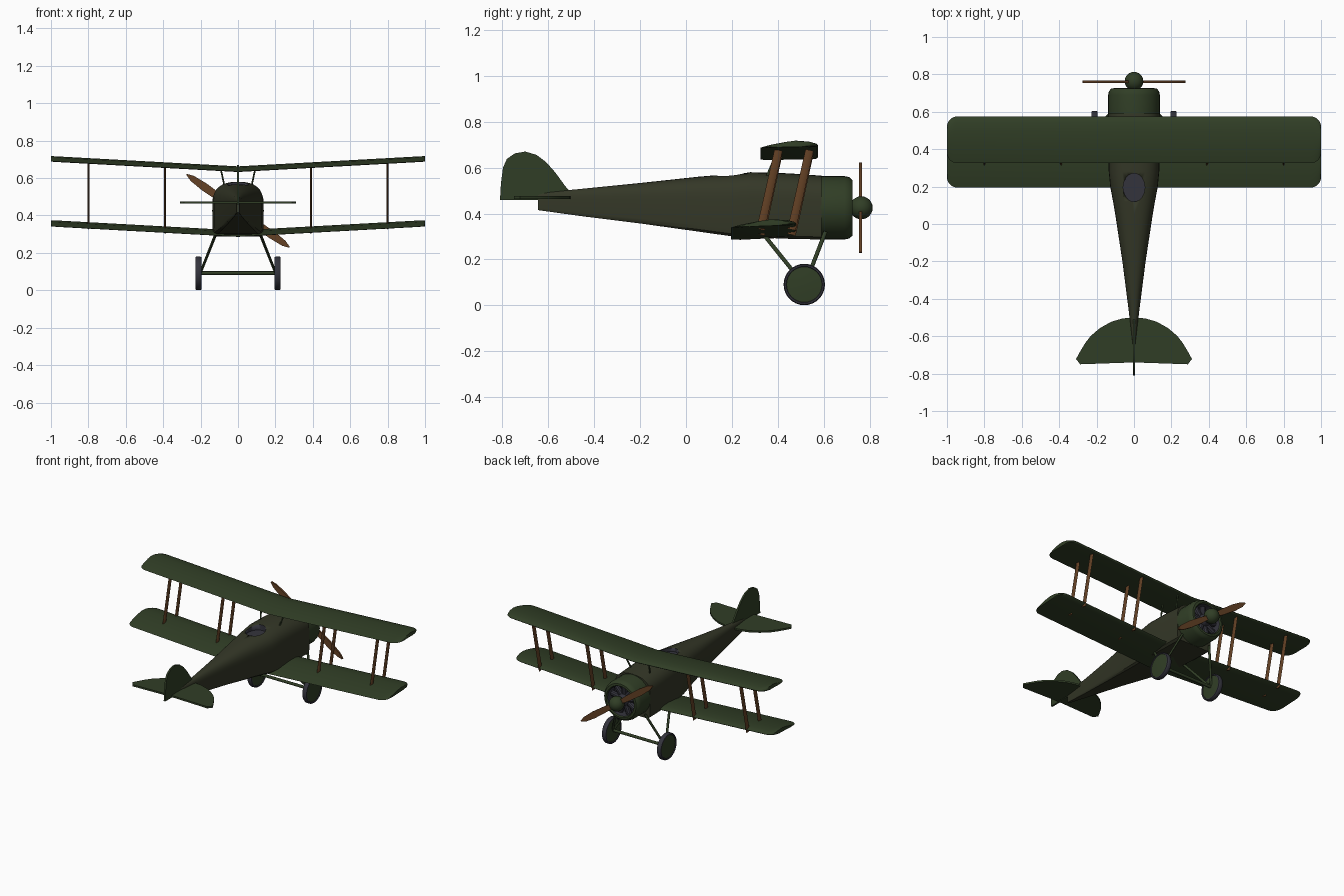
import bpy, bmesh, math
from mathutils import Vector, Matrix

if "Cube" in bpy.data.objects:
    bpy.data.objects.remove(bpy.data.objects["Cube"])


def material(name, rgb):
    m = bpy.data.materials.new(name)
    m.diffuse_color = (*rgb, 1)
    m.use_nodes = True
    m.node_tree.nodes["Principled BSDF"].inputs["Base Color"].default_value = m.diffuse_color
    return m


GREEN = material("dark green", (0.030, 0.048, 0.019))
OLIVE = material("dark olive", (0.034, 0.038, 0.020))
BROWN = material("wood brown", (0.125, 0.052, 0.018))
GREY = material("blue grey", (0.034, 0.034, 0.046))


def make(name, bm, mats, smooth=35):
    bmesh.ops.recalc_face_normals(bm, faces=bm.faces)
    me = bpy.data.meshes.new(name)
    bm.to_mesh(me)
    bm.free()
    for m in mats:
        me.materials.append(m)
    ob = bpy.data.objects.new(name, me)
    bpy.context.collection.objects.link(ob)
    if smooth:
        bpy.ops.object.select_all(action='DESELECT')
        ob.select_set(True)
        bpy.context.view_layer.objects.active = ob
        bpy.ops.object.shade_smooth_by_angle(angle=math.radians(smooth))
    return ob


def loft(name, rings, mats, smooth=35):
    """Skin a list of equal closed rings and cap both ends."""
    bm = bmesh.new()
    vs = [[bm.verts.new(p) for p in r] for r in rings]
    n = len(vs[0])
    for a, b in zip(vs, vs[1:]):
        for i in range(n):
            j = (i + 1) % n
            bm.faces.new((a[i], a[j], b[j], b[i]))
    bm.faces.new(vs[0])
    bm.faces.new(vs[-1])
    return make(name, bm, mats, smooth)


def lathe(name, profile, centre, axis, mats, rule=None, seg=32):
    """Turn (radius, along) points about an axis through centre."""
    bm = bmesh.new()
    rot = Vector((0, 0, 1)).rotation_difference(Vector(axis)).to_matrix()
    vs = [bm.verts.new((r, 0, h)) for r, h in profile]
    es = [bm.edges.new(p) for p in zip(vs, vs[1:])]
    bmesh.ops.spin(bm, geom=vs + es, axis=(0, 0, 1), cent=(0, 0, 0),
                   steps=seg, angle=2 * math.pi)
    bmesh.ops.remove_doubles(bm, verts=bm.verts, dist=1e-5)
    if rule:
        for f in bm.faces:
            f.material_index = rule(f.calc_center_median())
    bm.transform(Matrix.Translation(centre) @ rot.to_4x4())
    return make(name, bm, mats)


def strut(name, a, b, wide, thin, mat):
    """Oval bar from a to b, wide along the aircraft, thin across."""
    a, b = Vector(a), Vector(b)
    d = (b - a).normalized()
    side = d.cross(Vector((0, 1, 0))).normalized()
    fore = side.cross(d)
    ring = [side * (thin / 2 * math.cos(t)) + fore * (wide / 2 * math.sin(t))
            for t in [i * math.pi / 4 for i in range(8)]]
    return loft(name, [[a + p for p in ring], [b + p for p in ring]], [mat], 50)


def plate(name, outline, direction, mat):
    """Flat outline thickened both ways along a direction."""
    d = Vector(direction)
    return loft(name, [[Vector(p) - d for p in outline], [Vector(p) + d for p in outline]], [mat])


# Fuselage: rounded top, flat sides and bottom
rings = []
for y, w, zb, zt in [(-.645, .007, .415, .490), (-.45, .030, .388, .508), (-.2, .062, .357, .533),
                     (.05, .100, .322, .560), (.12, .112, .312, .566), (.2, .127, .301, .572),
                     (.28, .135, .297, .580), (.45, .137, .290, .575), (.59, .137, .287, .565)]:
    h = zt - zb
    half = [(w * .86, zb), (w * .97, zb + h * .04), (w, zb + h * .12)]
    for i in range(9):
        t = i / 8 * math.pi / 2
        half.append((w * math.cos(t) ** .8, zb + h * (.6 + .4 * math.sin(t) ** .8)))
    half[-1] = (0, zt)
    rings.append([(x, y, z) for x, z in half] + [(-x, y, z) for x, z in half[-2::-1]])
fuselage = loft("fuselage", rings, [OLIVE, GREY])

# Cockpit opening
opening = [(.058 * math.cos(i * math.pi / 12), .195 + .076 * math.sin(i * math.pi / 12), .60)
           for i in range(24)]
cutter = plate("cockpit_cutter", opening, (0, 0, .06), GREY)
cutter.hide_render = True
cutter.hide_viewport = True
cut = fuselage.modifiers.new("cockpit", 'BOOLEAN')
cut.operation = 'DIFFERENCE'
cut.solver = 'EXACT'
cut.object = cutter
cut.material_mode = 'TRANSFER'

# Engine cowl with open front, engine cylinders and spinner
lathe("cowl", [(0, .585), (.138, .585), (.138, .69), (.134, .71), (.122, .724), (.108, .726),
               (.102, .718), (.102, .65), (0, .65)], (0, 0, .425), (0, 1, 0), [GREEN, GREY],
      lambda c: int(c.xy.length < .104 and .6 < c.z < .71))
for i in range(9):
    t = i * 2 * math.pi / 9
    d = Vector((math.sin(t), 0, math.cos(t)))
    lathe("engine_cylinder", [(0, .03), (.019, .03), (.019, .098), (0, .098)],
          Vector((0, .675, .425)), d, [GREY], seg=10)
lathe("crankcase", [(0, .64), (.04, .64), (.04, .70), (.02, .74), (0, .74)],
      (0, 0, .425), (0, 1, 0), [GREY], seg=20)
lathe("spinner", [(.046 * math.sin(i * math.pi / 12) + .004 * math.sin(i * math.pi / 12),
                   -.05 * math.cos(i * math.pi / 12)) for i in range(13)],
      (0, .763, .425), (0, 1, 0), [GREEN])

# Two propeller blades
along = Vector((.275, 0, -.195)).normalized()
across = Vector((-along.z, 0, along.x))
for s in (-1, 1):
    shape = [(.02, .012), (.10, .019), (.22, .022), (.30, .016), (.337, .003),
             (.337, -.003), (.30, -.016), (.22, -.022), (.10, -.019), (.02, -.012)]
    plate("propeller_blade", [Vector((0, .76, .425)) + along * (s * u) + across * v
                              for u, v in shape], (0, .006, 0), BROWN)

# Wings with dihedral, cambered section and rounded tips
SECTION = [(0, .003), (.15, .013), (.4, .023), (.68, .028), (.87, .024), (.97, .016), (1, .009),
           (.97, .003), (.85, 0), (.5, .001), (.15, 0)]


def wing(name, back, front, base, tilt):
    rings = []
    r = .055
    stations = [(1 - r + r * math.sin(t), r * (1 - math.cos(t)))
                for t in [i * math.pi / 12 for i in range(7)]]
    stations = [(-x, q) for x, q in stations[::-1]] + [(0, 0)] + stations
    for x, q in stations:
        chord = front - back - 2 * q
        rings.append([(x, back + q + u * chord,
                       base + .055 * abs(x) + v + tilt * (q + u * chord) / (front - back))
                      for u, v in SECTION])
    return loft(name, rings, [GREEN], 30)


wing("upper_wing", .325, .575, .632, .004)
wing("lower_wing", .195, .48, .284, .012)

# Struts between the wings, cabane struts and undercarriage
for s in (-1, 1):
    for x in (.39, .80):
        top = .640 + .055 * x * .6
        for y in (.325, .460):
            strut("wing_strut", (s * x, y, .286 + .055 * x), (s * x, y + .078, top + .01),
                  .036, .011, BROWN)
    for y in (.37, .52):
        strut("cabane_strut", (s * .072, y - .02, .555), (s * .092, y + .02, .648), .012, .009, GREEN)
    strut("rear_gear_leg", (s * .11, .325, .325), (s * .20, .51, .095), .018, .014, GREEN)
    strut("front_gear_leg", (s * .11, .607, .320), (s * .20, .52, .095), .018, .014, GREEN)
    # Wheel: grey tyre, green disc
    lathe("wheel", [(0, -.016), (.03, -.016), (.077, -.012), (.079, -.016), (.086, -.016),
                    (.090, -.010), (.090, .010), (.086, .016), (.079, .016), (.077, .012),
                    (.03, .016), (0, .016)], (s * .212, .515, .091), (1, 0, 0), [GREEN, GREY],
          lambda c: int(c.xy.length > .0775))
strut("axle", (-.21, .515, .092), (.21, .515, .092), .02, .02, GREEN)

# Tail surfaces
half = [(.06, -.505), (.12, -.522), (.18, -.555), (.23, -.597), (.26, -.635), (.29, -.685),
        (.31, -.722), (.288, -.75)]
plate("tailplane", [(0, -.5, .470)] + [(x, y, .470) for x, y in half] + [(0, -.74, .470)]
      + [(-x, y, .470) for x, y in half[::-1]], (0, 0, .006), GREEN)
fin = [(-.50, .488), (-.53, .525), (-.57, .58), (-.61, .625), (-.65, .655), (-.70, .67),
       (-.745, .662), (-.78, .638), (-.797, .60), (-.806, .53), (-.81, .46), (-.50, .46)]
plate("tail_fin", [(0, y, z) for y, z in fin], (.006, 0, 0), GREEN)
